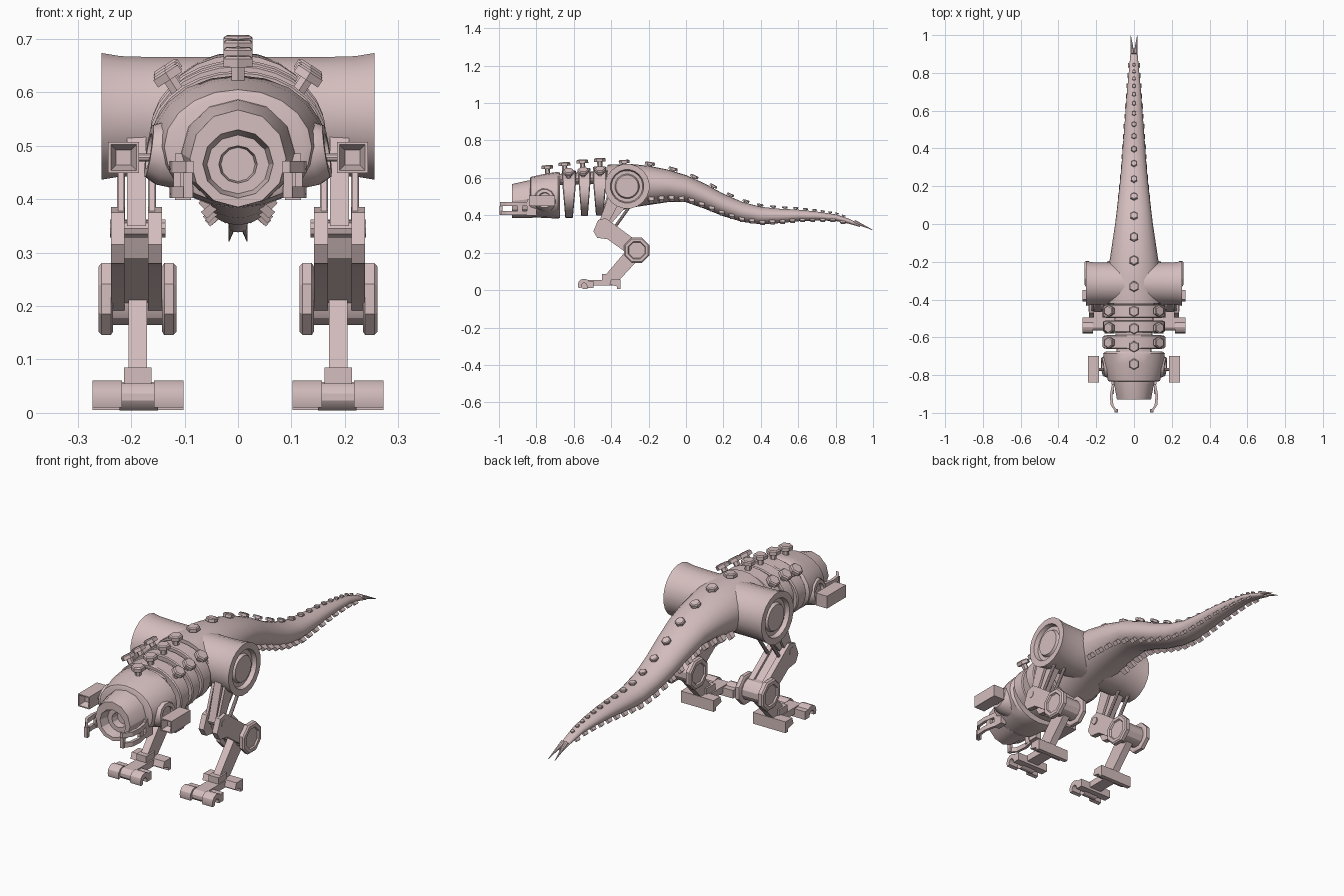
import bpy, bmesh, math
from mathutils import Vector

if "Cube" in bpy.data.objects:
    bpy.data.objects.remove(bpy.data.objects["Cube"])

mat = bpy.data.materials.new("dusty pink")
mat.diffuse_color = (0.66, 0.51, 0.51, 1)
mat.use_nodes = True
mat.node_tree.nodes["Principled BSDF"].inputs["Base Color"].default_value = mat.diffuse_color


def finish(name, bm, mirror=False):
    bmesh.ops.recalc_face_normals(bm, faces=bm.faces)
    me = bpy.data.meshes.new(name)
    bm.to_mesh(me)
    bm.free()
    ob = bpy.data.objects.new(name, me)
    bpy.context.collection.objects.link(ob)
    me.materials.append(mat)
    if mirror:
        ob.modifiers.new("mirror", 'MIRROR').use_mirror_merge = False
    return ob


def skin(name, rings, mirror=False):
    """Bridge rings of points and cap both ends."""
    bm = bmesh.new()
    vs = [[bm.verts.new(p) for p in r] for r in rings]
    n = len(vs[0])
    for a, b in zip(vs, vs[1:]):
        for i in range(n):
            j = (i + 1) % n
            bm.faces.new((a[i], a[j], b[j], b[i]))
    bm.faces.new(vs[0])
    bm.faces.new(vs[-1])
    return finish(name, bm, mirror)


def loft(name, rows, n=24):
    """Rows are (y, top, bottom, half width)."""
    angs = [math.tau * i / n for i in range(n)]
    return skin(name, [[(rx * math.cos(a), y, (t + b) / 2 + (t - b) / 2 * math.sin(a))
                        for a in angs] for y, t, b, rx in rows])


def spun(name, base, axis, profile, n=16, mirror=False):
    """Profile of (distance, radius) turned around an axis."""
    base, ax = Vector(base), Vector(axis).normalized()
    u = ax.cross(Vector((0, 1, 0)) if abs(ax.y) < .9 else Vector((1, 0, 0))).normalized()
    v = ax.cross(u)
    rings = [[base + ax * t + (u * math.cos(a) + v * math.sin(a)) * r
              for a in [math.tau * (i + .5) / n for i in range(n)]] for t, r in profile]
    return skin(name, rings, mirror)


def rod(name, a, b, r, n=10, mirror=True):
    d = Vector(b) - Vector(a)
    return spun(name, a, d, [(0, r), (d.length, r)], n, mirror)


def prism(name, outline, x0, x1, mirror=True):
    """Side outline (y, z) extruded from x0 to x1."""
    return skin(name, [[(x, y, z) for y, z in outline] for x in (x0, x1)], mirror)


def box(name, x0, x1, y0, y1, z0, z1):
    return prism(name, [(y0, z0), (y1, z0), (y1, z1), (y0, z1)], x0, x1)


def bolt(name, base, axis, r, stem, mirror=False):
    return spun(name, base, axis, [(-.02, r * .45), (stem, r * .45), (stem, r),
                                   (stem + r * .5, r), (stem + r * .65, r * .8)], 6, mirror)


# body and tail
tail = [(-.42, .67, .40, .155), (-.3, .675, .44, .145), (-.2, .665, .455, .13),
        (-.1, .645, .47, .115), (0, .615, .47, .10), (.1, .57, .435, .088),
        (.2, .515, .395, .077), (.3, .472, .365, .067), (.4, .445, .352, .06),
        (.5, .435, .358, .052), (.6, .43, .368, .045), (.7, .42, .372, .037),
        (.8, .405, .37, .028), (.87, .382, .355, .022), (.93, .353, .338, .016)]


def at(y):
    for a, b in zip(tail, tail[1:]):
        if y <= b[0]:
            f = (y - a[0]) / (b[0] - a[0])
            return [p + (q - p) * f for p, q in zip(a, b)]
    return tail[-1]


loft("body_and_tail", tail)
spun("tail_prong", (.008, .9, .366), (.009, .1, -.045), [(0, .011), (.108, .001)], 8, True)

# ridge bolts shrinking along the tail
y, step = -.33, .135
while y < .86:
    r = .029 - .02 * (y + .33) / 1.2
    _, t, b, rx = at(y)
    slope = (at(y + .03)[1] - at(y - .03)[1]) / .06
    bolt("ridge_bolt", (0, y, t), (0, -slope, 1), r, .004)
    y += step
    step = max(.035, step * .91)

# tail side fins pointing outward and down
for i in range(20):
    y = -.19 + i * .054
    _, t, b, rx = at(y)
    k = .75
    c = Vector((rx * math.cos(k), 0, (t + b) / 2 - (t - b) / 2 * math.sin(k)))
    out = Vector((math.cos(k), 0, -math.sin(k)))
    side = Vector((math.sin(k), 0, math.cos(k))) * (.011 - .0003 * i)
    ln = .026 - .0007 * i
    rings = []
    for d, w in ((-.01, .017), (ln, .012)):
        p = c + out * d
        rings.append([p + side * s + Vector((0, y + e * w + max(d, 0) * .3, 0))
                      for s, e in ((-1, -1), (1, -1), (1, 1), (-1, 1))])
    skin("tail_fin", rings, True)

# rib plates, narrowing towards the belly
for y0, y1, top, bot, rx in ((-.498, -.425, .66, .40, .163), (-.575, -.51, .652, .395, .165),
                             (-.662, -.588, .64, .385, .166)):
    rings = []
    for e, sc in ((-1, .97), (-.85, 1), (.85, 1), (1, .97)):
        ring = []
        for i in range(28):
            a = math.tau * i / 28
            s = math.sin(a)
            w = (y1 - y0) / 2 * (1 if s > .5 else 1 - .3 * (.5 - s))
            ring.append((rx * sc * math.cos(a), (y0 + y1) / 2 + e * w,
                         (top + bot) / 2 + (top - bot) / 2 * sc * s))
        rings.append(ring)
    skin("rib_plate", rings)
loft("spine_core", [(-.7, .62, .56, .09), (-.4, .64, .57, .11)], 16)

# head shell and hollow mouth barrel
loft("head", [(-.675, .628, .385, .15), (-.685, .632, .383, .163), (-.74, .625, .385, .16),
              (-.83, .605, .39, .138), (-.835, .595, .4, .125)], 20)
loft("mouth_barrel", [(-.82, .588, .385, .108), (-.85, .585, .385, .105), (-.93, .567, .385, .09),
                      (-.93, .53, .402, .066), (-.885, .52, .41, .058),
                      (-.885, .5, .43, .036), (-.85, .497, .433, .032)], 12)

# tall bolts along the back and both shoulders
for y, z in ((-.74, .622), (-.648, .638), (-.552, .652), (-.46, .66)):
    bolt("back_bolt", (0, y, z), (0, -.05, 1), .031, .026)
for y, z in ((-.628, .605), (-.55, .61), (-.46, .615)):
    bolt("shoulder_bolt", (.115, y, z), (.55, 0, .85), .031, .022, True)

# shoulder sockets and lamp boxes
spun("arm_socket", (.10, -.75, .48), (1, -.1, .15),
     [(0, .065), (.045, .062), (.068, .05), (.068, .034), (.055, .03)], 12, True)
rod("lamp_rod", (.14, -.77, .478), (.2, -.77, .478), .008)
lamp = []
for yy, h in ((-.70, .029), (-.84, .029), (-.84, .024), (-.81, .014)):
    lamp.append([(.214 + sx * h, yy, .478 + sz * h)
                 for sx, sz in ((-1, -1), (1, -1), (1, 1), (-1, 1))])
skin("lamp_box", lamp, True)

# curved two-bar mandibles
path = [(.095, -.80), (.112, -.86), (.121, -.91), (.116, -.96), (.09, -.995)]
for z in (.413, .46):
    skin("mandible_bar", [[(x + sx * .007, yy, z + sz * .011)
                           for sx, sz in ((-1, -1), (1, -1), (1, 1), (-1, 1))]
                          for x, yy in path], True)
box("mandible_bridge", .107, .121, -.90, -.875, .413, .46)
box("mandible_hinge", .088, .118, -.85, -.80, .398, .485)
box("mandible_tip", .085, .102, -.998, -.98, .402, .45)

# hip drums, flared with a recessed outer face
spun("hip_drum", (.05, -.315, .555), (1, 0, 0),
     [(0, .112), (.1, .112), (.17, .114), (.205, .12), (.205, .09), (.185, .084),
      (.185, .066), (.198, .06)], 20, True)

# thigh with rear struts
prism("thigh", [(-.41, .55), (-.29, .48), (-.405, .35), (-.465, .35)], .172, .208)
for x in (.155, .213):
    prism("thigh_plate", [(-.405, .53), (-.34, .5), (-.425, .34), (-.468, .355)], x, x + .012)
    rod("thigh_strut", (x + .006, -.285, .47), (x + .006, -.385, .33), .008)

# knee link, a rounded plate pair
for x in (.142, .212):
    prism("knee_link", [(-.47, .375), (-.43, .385), (-.395, .36), (-.245, .25), (-.29, .18),
                        (-.42, .272), (-.475, .28), (-.495, .315)], x, x + .026)
prism("knee_core", [(-.46, .36), (-.40, .35), (-.25, .24), (-.29, .19), (-.43, .29)], .155, .225)
rod("knee_pin", (.136, -.445, .345), (.24, -.445, .345), .018)

# ankle wheels on an axle
rod("ankle_axle", (.13, -.263, .213), (.245, -.263, .213), .05, 12)
for x, d in ((.142, -1), (.234, 1)):
    spun("ankle_wheel", (x, -.263, .213), (d, 0, 0),
         [(0, .066), (.004, .073), (.021, .073), (.027, .066), (.027, .05), (.02, .046)], 8, True)

# shin
prism("shin", [(-.30, .235), (-.235, .185), (-.355, .055), (-.36, .045), (-.44, .045),
               (-.435, .075)], .17, .205)
box("shin_base", .162, .213, -.45, -.385, .04, .085)

# foot: centre link, heel block, toe bar and hooked toes
box("foot_link", .155, .217, -.54, -.36, .024, .055)
prism("heel_block", [(-.35, .005), (-.35, .058), (-.40, .058), (-.41, .03), (-.37, .02),
                     (-.37, .005)], .102, .272)
box("toe_bar", .102, .272, -.53, -.495, .012, .05)
arc = [math.radians(a) for a in range(0, 211, 30)]
hook = [(-.545 + .034 * math.cos(a), .027 + .034 * math.sin(a)) for a in arc]
hook += [(-.545 + .015 * math.cos(a), .022 + .016 * math.sin(a)) for a in reversed(arc)]
for x in (.102, .217):
    prism("toe_hook", hook, x, x + .055)
rod("toe_roller", (.15, -.54, .03), (.222, -.54, .03), .026, 12)

# soft shading with crisp edges
for ob in bpy.context.scene.objects:
    ob.select_set(True)
    bpy.context.view_layer.objects.active = ob
bpy.ops.object.shade_smooth_by_angle(angle=math.radians(30))
